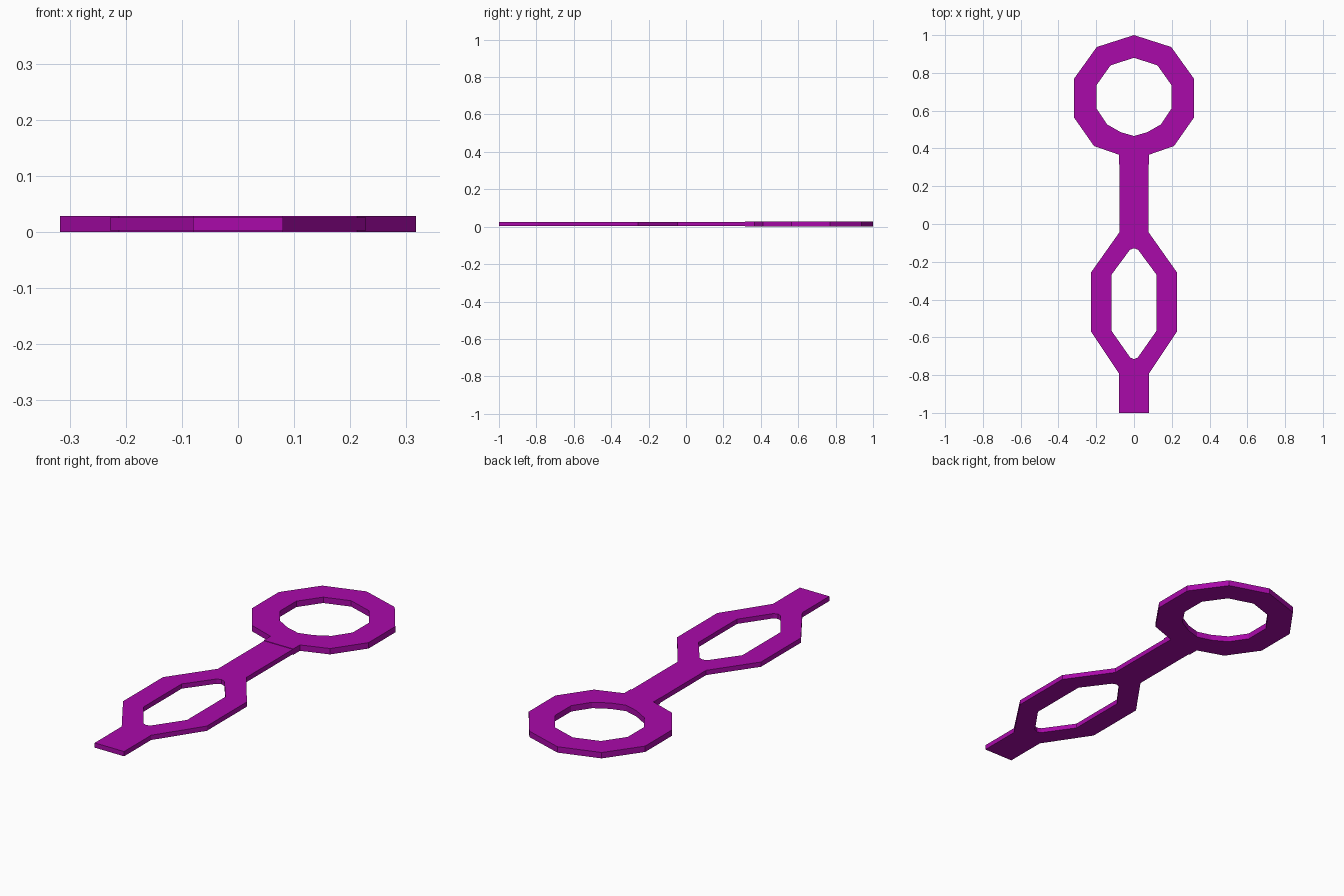
import bpy

if "Cube" in bpy.data.objects:
    bpy.data.objects.remove(bpy.data.objects["Cube"])

mat = bpy.data.materials.new("magenta")
mat.diffuse_color = (0.40, 0.003, 0.40, 1)
mat.use_nodes = True
mat.node_tree.nodes["Principled BSDF"].inputs["Base Color"].default_value = mat.diffuse_color


def mirrored(half):
    """Close a right-hand half outline by mirroring it across x = 0."""
    return half + [(-x, y) for x, y in reversed(half) if x > 1e-6]


def plate(name, loops, z0, z1):
    """Flat plate from an outer loop and hole loops, extruded from z0 to z1."""
    curve = bpy.data.curves.new(name, 'CURVE')
    curve.dimensions = '2D'
    curve.fill_mode = 'BOTH'
    curve.extrude = (z1 - z0) / 2
    for half in loops:
        pts = mirrored(half)
        s = curve.splines.new('POLY')
        s.points.add(len(pts) - 1)
        for p, (x, y) in zip(s.points, pts):
            p.co = (x, y, 0, 1)
        s.use_cyclic_u = True
    ob = bpy.data.objects.new(name, curve)
    ob.location.z = (z0 + z1) / 2
    bpy.context.collection.objects.link(ob)
    bpy.ops.object.select_all(action='DESELECT')
    ob.select_set(True)
    bpy.context.view_layer.objects.active = ob
    bpy.ops.object.convert(target='MESH')
    ob = bpy.context.object
    ob.data.materials.clear()
    ob.data.materials.append(mat)
    ob.data.polygons.foreach_set("use_smooth", [False] * len(ob.data.polygons))
    return ob


# Ten-sided ring head with a short neck
plate("ring_head", [
    [(0, 1), (0.197, 0.937), (0.317, 0.77), (0.317, 0.563),
     (0.212, 0.413), (0.08, 0.367), (0.08, 0.315)],
    [(0, 0.88), (0.124, 0.84), (0.198, 0.736), (0.198, 0.61),
     (0.142, 0.527), (0.07, 0.486), (0, 0.466)],
], 0.0, 0.029)

# Shaft widening into a six-sided loop, ending in a straight tab
plate("shaft_and_loop", [
    [(0.078, 0.315), (0.078, -0.045), (0.228, -0.257), (0.228, -0.568),
     (0.08, -0.79), (0.08, -1)],
    [(0, -0.128), (0.022, -0.137), (0.119, -0.268), (0.119, -0.566),
     (0.02, -0.707), (0, -0.715)],
], 0.003, 0.0265)
